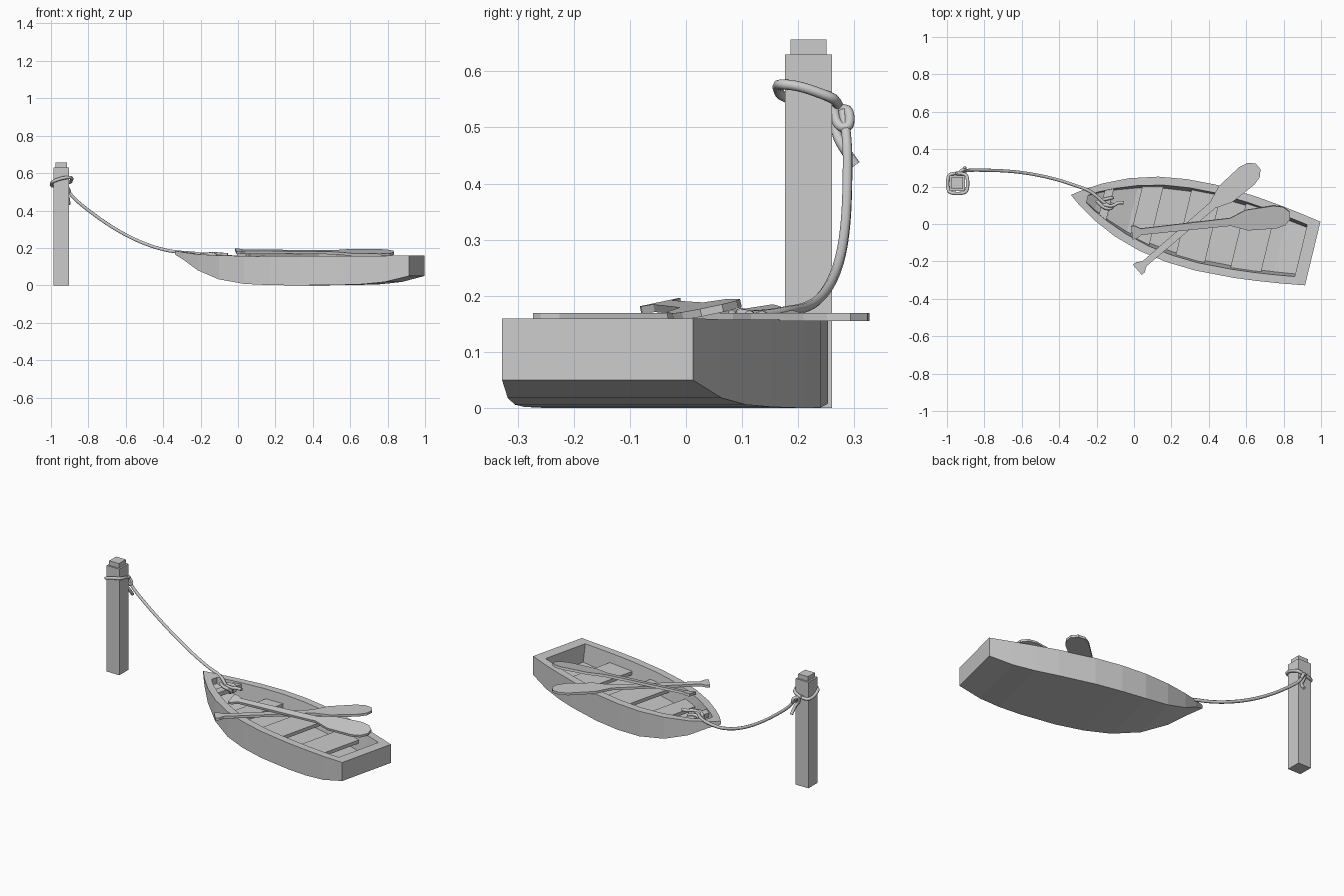
import bpy, bmesh, math
from mathutils import Matrix, Vector

if "Cube" in bpy.data.objects:
    bpy.data.objects.remove(bpy.data.objects["Cube"])

BOAT = Matrix.Translation((-.337, .155, 0)) @ Matrix.Rotation(math.radians(-13.6), 4, 'Z')

# hull stations: distance from bow, half beam, rim height, keel height
STATIONS = [(0, 0, .185, .165), (.06, .045, .176, .135), (.15, .10, .166, .08),
            (.28, .16, .160, .032), (.43, .205, .157, .008), (.58, .228, .157, .001),
            (.74, .236, .157, 0), (.95, .226, .158, .002), (1.08, .212, .158, .006),
            (1.20, .196, .158, .018), (1.33, .175, .160, .05)]


def station(u):
    for a, b in zip(STATIONS, STATIONS[1:]):
        if u <= b[0]:
            t = (u - a[0]) / (b[0] - a[0])
            return [p + (q - p) * t for p, q in zip(a, b)]
    return list(STATIONS[-1])


def finish(bm, name, matrix):
    bmesh.ops.remove_doubles(bm, verts=bm.verts, dist=1e-5)
    bmesh.ops.recalc_face_normals(bm, faces=bm.faces)
    me = bpy.data.meshes.new(name)
    bm.to_mesh(me)
    bm.free()
    ob = bpy.data.objects.new(name, me)
    ob.matrix_world = matrix
    bpy.context.collection.objects.link(ob)
    return ob


def slab(name, outline, z0, z1, matrix=Matrix()):
    """Extrude a flat outline between two heights."""
    bm = bmesh.new()
    face = bm.faces.new([bm.verts.new((x, y, z0)) for x, y in outline])
    ext = bmesh.ops.extrude_face_region(bm, geom=[face])
    for v in ext['geom']:
        if isinstance(v, bmesh.types.BMVert):
            v.co.z = z1
    return finish(bm, name, matrix)


def mirrored(half):
    return [(x, -w) for x, w in half] + [(x, w) for x, w in reversed(half)]


def rope(name, points, closed=False, radius=.009):
    cu = bpy.data.curves.new(name, 'CURVE')
    cu.dimensions = '3D'
    cu.bevel_depth = radius
    cu.bevel_resolution = 2
    cu.use_fill_caps = True
    sp = cu.splines.new('NURBS')
    sp.points.add(len(points) - 1)
    for p, co in zip(sp.points, points):
        p.co = (*co, 1)
    sp.order_u = 3
    sp.use_endpoint_u = not closed
    sp.use_cyclic_u = closed
    sp.resolution_u = 5
    ob = bpy.data.objects.new(name, cu)
    bpy.context.collection.objects.link(ob)
    return ob


# hull: outer shell, rim and hollow lofted in one ring per station
bm = bmesh.new()
rings = []
for u, w, top, keel in STATIONS:
    ui = .09 + u / 1.33 * 1.175
    _, wi, ti, ki = station(ui)
    wi = max(wi - .043, .01)
    wf, floor = wi * .9, max(.045, ki + .02)
    ring = [(u, -w, top), (u, -w, keel), (u, w, keel), (u, w, top),
            (ui, wi, ti), (ui, wf, floor), (ui, -wf, floor), (ui, -wi, ti)]
    rings.append([bm.verts.new(c) for c in ring])
for a, b in zip(rings, rings[1:]):
    for i in range(8):
        j = (i + 1) % 8
        bm.faces.new((a[i], a[j], b[j], b[i]))
for r in (rings[0], rings[-1]):
    for ids in ((0, 1, 2, 3), (3, 0, 7, 4), (4, 5, 6, 7)):
        bm.faces.new([r[i] for i in ids])
finish(bm, "hull", BOAT)

# benches and bow crossbar
for name, u0, u1, z0, z1 in (("bow_crossbar", .17, .215, .13, .155),
                             ("front_bench", .36, .47, .085, .105),
                             ("middle_bench", .62, .78, .085, .105),
                             ("rear_bench", .92, 1.085, .085, .105)):
    half = [(u, station(u)[1] - .035) for u in (u0, u1)]
    slab(name, mirrored(half), z0, z1, BOAT)

# oars
OAR = mirrored([(0, .036), (.02, .036), (.05, .017), (.53, .021), (.62, .056),
                (.77, .062), (.82, .05), (.85, .02)])
for name, start, end, roll in (("lower_oar", (.018, -.245, .162), (.665, .31, .162), 0),
                               ("upper_oar", (-.012, -.046, .182), (.832, .046, .174), 12)):
    d = Vector(end) - Vector(start)
    m = (Matrix.Translation(start) @ Matrix.Rotation(math.atan2(d.y, d.x), 4, 'Z')
         @ Matrix.Rotation(-math.asin(d.z / d.length), 4, 'Y')
         @ Matrix.Rotation(math.radians(roll), 4, 'X'))
    slab(name, OAR, -.007, .007, m)

# mooring post with small cap
POST = Matrix.Translation((-.945, .218, 0))
for name, r, z0, z1 in (("post", .042, 0, .63), ("post_cap", .032, .63, .657)):
    slab(name, mirrored([(-r, r), (r, r)]), z0, z1, POST)

# rope loop around the post, tilted
loop = []
for k in range(16):
    a = k * math.tau / 16
    c, s = math.cos(a), math.sin(a)
    f = .054 / max(abs(c), abs(s)) ** .75
    f = min(f, .066)
    loop.append((-.943 + c * f, .217 + s * f, .554 + .015 * c - .018 * s))
rope("post_rope_loop", loop, closed=True)

# knot on the post and its loose tail
rope("post_knot", [(-.955, .272, .54), (-.925, .262, .53), (-.905, .272, .50),
                   (-.90, .292, .50), (-.912, .292, .53), (-.935, .276, .535),
                   (-.93, .265, .50), (-.905, .275, .47), (-.905, .302, .433)])

# mooring line sagging to the bow
rope("mooring_line", [(-.92, .28, .53), (-.90, .288, .483), (-.8, .288, .40),
                      (-.7, .285, .328), (-.6, .276, .268), (-.5, .259, .222),
                      (-.4, .235, .19), (-.32, .208, .177), (-.25, .185, .174),
                      (-.20, .15, .167), (-.15, .105, .165), (-.115, .085, .16)])

# knot around the bow crossbar
rope("bow_knot", [(-.20, .125, .16), (-.165, .085, .168), (-.12, .08, .165),
                  (-.11, .105, .14), (-.15, .12, .12), (-.18, .115, .145),
                  (-.155, .10, .172), (-.11, .095, .168), (-.085, .118, .165),
                  (-.055, .113, .165)])
rope("bow_rope_loop", [(-.165, .13, .165), (-.12, .14, .165), (-.112, .14, .14),
                       (-.13, .14, .122), (-.17, .13, .122), (-.18, .13, .145)], closed=True)
